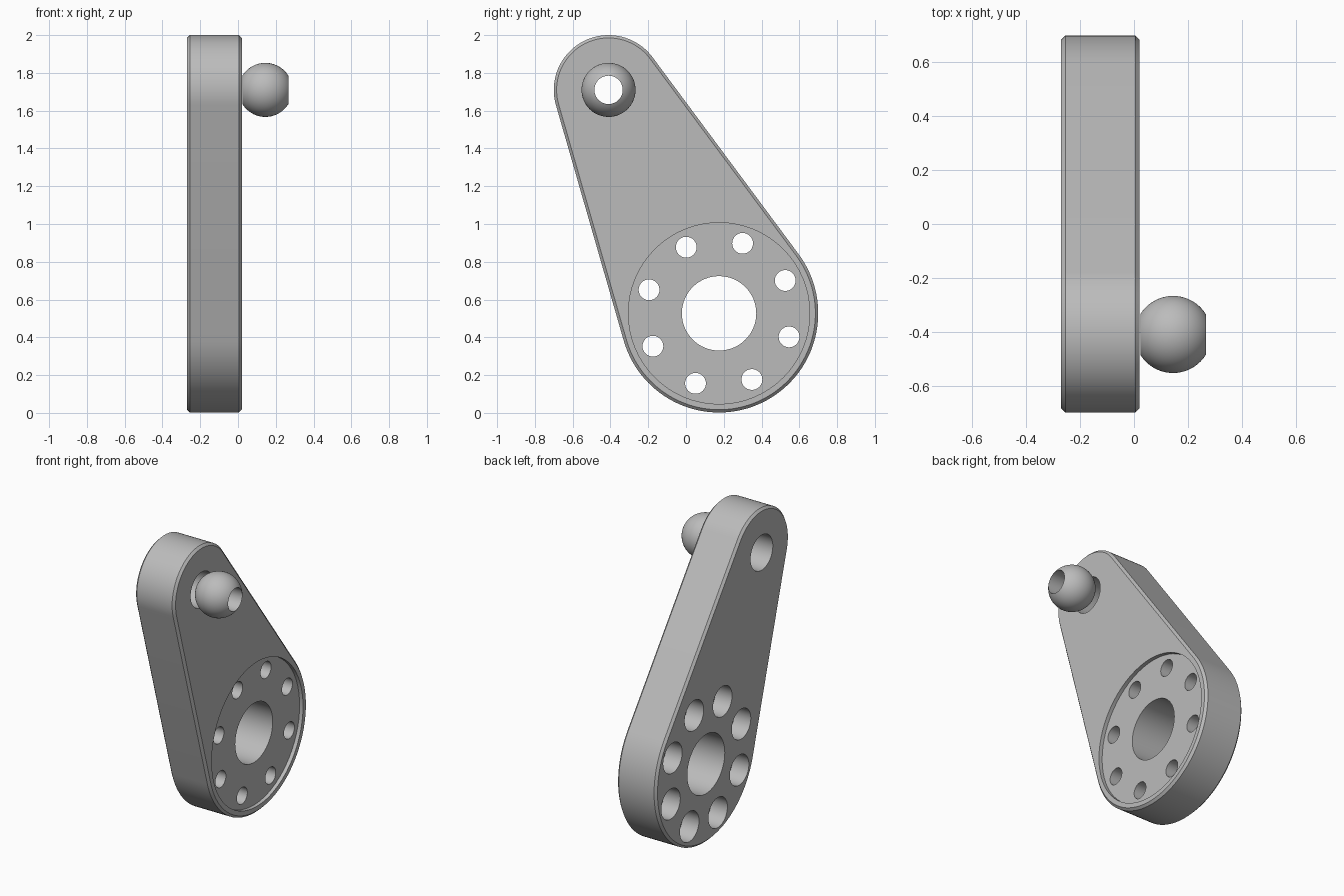
import bpy, bmesh, math
from math import sin, cos, radians, pi

if "Cube" in bpy.data.objects:
    bpy.data.objects.remove(bpy.data.objects["Cube"])

HUB, HUB_R = (0.175, 0.527), 0.525      # large end (y, z)
TIP, TIP_R = (-0.41, 1.71), 0.29        # small end (y, z)
BACK, FRONT, CHAMFER = -0.27, 0.02, 0.015

grey = bpy.data.materials.new("grey metal")
grey.diffuse_color = (0.5, 0.5, 0.5, 1)
grey.use_nodes = True
grey.node_tree.nodes["Principled BSDF"].inputs["Base Color"].default_value = grey.diffuse_color


def loft(name, rings, wrap=False):
    """Skin a list of point rings; cap the ends, or wrap the last to the first."""
    bm = bmesh.new()
    vs = [[bm.verts.new(p) for p in ring] for ring in rings]
    n = len(vs[0])
    pairs = list(zip(vs, vs[1:])) + ([(vs[-1], vs[0])] if wrap else [])
    for a, b in pairs:
        for i in range(n):
            j = (i + 1) % n
            bm.faces.new((a[i], a[j], b[j], b[i]))
    if not wrap:
        bm.faces.new(vs[0])
        bm.faces.new(vs[-1])
    bmesh.ops.recalc_face_normals(bm, faces=bm.faces)
    mesh = bpy.data.meshes.new(name)
    bm.to_mesh(mesh)
    bm.free()
    mesh.materials.append(grey)
    obj = bpy.data.objects.new(name, mesh)
    bpy.context.collection.objects.link(obj)
    return obj


def circle(x, centre, r, n=64):
    return [(x, centre[0] + r * cos(2 * pi * i / n), centre[1] + r * sin(2 * pi * i / n))
            for i in range(n)]


def outline(x, inset):
    """Two arcs joined by their outer tangents."""
    dy, dz = TIP[0] - HUB[0], TIP[1] - HUB[1]
    a = math.atan2(dz, dy)
    b = math.acos((HUB_R - TIP_R) / math.hypot(dy, dz))
    pts = []
    for c, r, start, end, n in ((TIP, TIP_R, a - b, a + b, 40),
                                (HUB, HUB_R, a + b, a + 2 * pi - b, 64)):
        for i in range(n + 1):
            t = start + (end - start) * i / n
            pts.append((x, c[0] + (r - inset) * cos(t), c[1] + (r - inset) * sin(t)))
    return pts


def activate(obj):
    bpy.ops.object.select_all(action='DESELECT')
    obj.select_set(True)
    bpy.context.view_layer.objects.active = obj


def drill(target, centre, r, x0, x1):
    cutter = loft("cutter", [circle(x0, centre, r), circle(x1, centre, r)])
    cutter.hide_render = True
    mod = target.modifiers.new("drill", 'BOOLEAN')
    mod.operation, mod.solver, mod.object = 'DIFFERENCE', 'EXACT', cutter
    activate(target)
    bpy.ops.object.modifier_apply(modifier=mod.name)
    bpy.data.objects.remove(cutter)


# Arm plate with chamfered rims
arm = loft("crank_arm", [outline(BACK, CHAMFER), outline(BACK + CHAMFER, 0),
                         outline(FRONT - CHAMFER, 0), outline(FRONT, CHAMFER)])

# Shallow round recess, centre bore and tip hole
drill(arm, HUB, 0.48, FRONT - 0.025, 0.2)
drill(arm, HUB, 0.197, -0.5, 0.2)
drill(arm, TIP, 0.117, -0.5, 0.2)

# Ring of eight bolt holes, counterbored from the back
for k in range(8):
    t = radians(26.4 + 45 * k)
    spot = (HUB[0] + 0.391 * cos(t), HUB[1] + 0.391 * sin(t))
    drill(arm, spot, 0.055, -0.5, 0.2)
    drill(arm, spot, 0.1, -0.5, BACK + 0.12)

# Ball with a straight bore through it
BALL_X, BALL_R, BORE_R = 0.145, 0.143, 0.075
edge = math.asin(BORE_R / BALL_R)
angles = [edge + (pi - 2 * edge) * i / 28 for i in range(29)]
ball = loft("ball_end", [circle(BALL_X - BALL_R * cos(t), TIP, BALL_R * sin(t))
                         for t in angles], wrap=True)

for part in (arm, ball):
    activate(part)
    bpy.ops.object.shade_smooth_by_angle(angle=radians(25))
